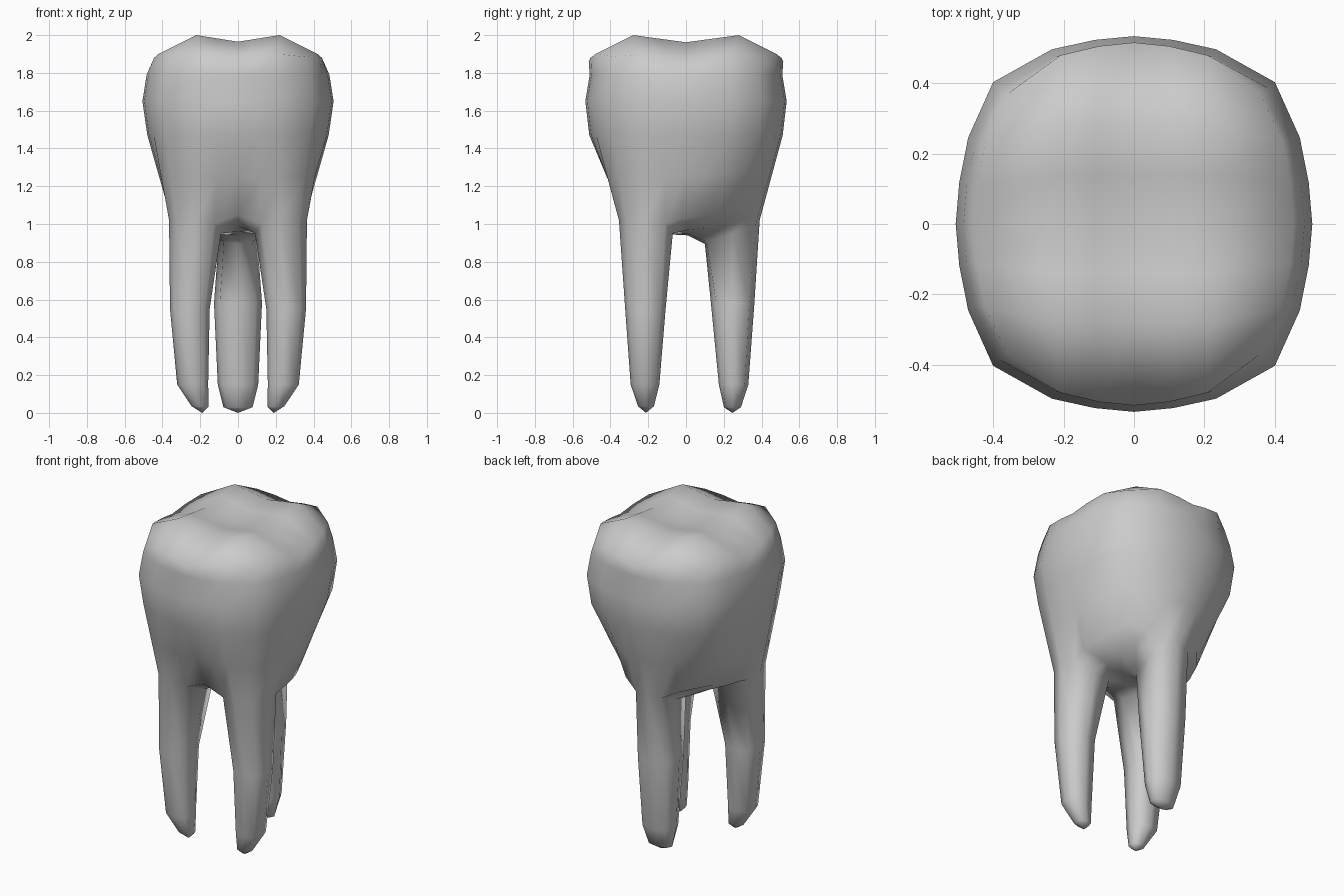
import bpy, bmesh
from mathutils import Vector

if "Cube" in bpy.data.objects:
    bpy.data.objects.remove(bpy.data.objects["Cube"])

bm = bmesh.new()
N = 6
LOOP = ([(i, 0) for i in range(6)] + [(6, j) for j in range(6)] +
        [(i, 6) for i in range(6, 0, -1)] + [(0, j) for j in range(6, 0, -1)])

# Underside: left half of a 7 x 7 grid, rows front to back (mirrored for the right)
UNDER = [
    [(-.325, -.315, 1.02), (-.22, -.355, 1.02), (-.125, -.325, 1.0), (0, -.33, 1.05)],
    [(-.365, -.21, 1.02), None, (-.09, -.21, .95), (0, -.21, .99)],
    [(-.34, -.11, 1.0), (-.22, -.07, .95), (-.11, -.09, .945), (0, -.08, .96)],
    [(-.355, -.02, 1.03), (-.22, .02, .97), (-.1, .01, .95), (0, .01, .94)],
    [(-.34, .08, 1.04), (-.2, .12, .98), (-.075, .11, .905), (0, .1, .895)],
    [(-.31, .18, 1.07), (-.18, .23, 1.02), (-.1, .25, .95), None],
    [(-.26, .27, 1.1), (-.18, .335, 1.05), (-.085, .37, 1.0), (0, .39, 1.02)],
]


def under(i, j):
    p = UNDER[j][min(i, N - i)]
    return Vector((p[0] if i <= 3 else -p[0], p[1], p[2])) if p else None


def section(i, j, a, b, z):
    """Point of a rounded-square crown section with half sizes a, b."""
    along, out = (.79, .46, .22, 0), (.76, .93, .98, 1)
    ki, kj = min(i, N - i), min(j, N - j)
    sx, sy = (-1 if i < 3 else 1), (-1 if j < 3 else 1)
    if ki == 0 and kj == 0:
        x, y = .79, .755
    elif kj == 0:
        x, y = along[ki], out[ki]
    else:
        x, y = out[kj], along[kj]
    return Vector((sx * a * x, sy * b * y, z))


def bridge(r0, r1):
    n = len(r0)
    for k in range(n):
        bm.faces.new((r0[k], r0[(k + 1) % n], r1[(k + 1) % n], r1[k]))


# Underside grid with openings for the roots
low = {(i, j): bm.verts.new(under(i, j)) for i in range(7) for j in range(7) if under(i, j)}
for i in range(N):
    for j in range(N):
        cell = [(i, j), (i, j + 1), (i + 1, j + 1), (i + 1, j)]
        if all(c in low for c in cell):
            bm.faces.new([low[c] for c in cell])

# Crown wall
ring = [low[c] for c in LOOP]
rings = [[under(*c).lerp(section(*c, .48, .512, 1.47), .5) for c in LOOP]]
for a, b, z in ((.48, .512, 1.47), (.506, .533, 1.65), (.484, .51, 1.79)):
    rings.append([section(*c, a, b, z) for c in LOOP])
rim = []
for i, j in LOOP:
    k = max(min(i, N - i), min(j, N - j))
    rim.append(section(i, j, .453, .515 if k else .49, (1.885, 1.9, 1.88, 1.86)[k]))
rings.append(rim)
for pts in rings:
    new = [bm.verts.new(p) for p in pts]
    bridge(ring, new)
    ring = new

# Chewing surface with four cusps and crossing grooves
top = dict(zip(LOOP, ring))
for i in range(1, N):
    for j in range(1, N):
        u, v = (i - 3) / 2, (j - 3) / 2
        z = 2 - .035 * (1 - abs(u)) - .038 * (1 - abs(v))
        top[i, j] = bm.verts.new((.22 * u, .28 * v, z))
for i in range(N):
    for j in range(N):
        bm.faces.new((top[i, j], top[i + 1, j], top[i + 1, j + 1], top[i, j + 1]))

# Roots: two in front, one at the back
DIRS = [(-1, -1), (0, -1), (1, -1), (1, 0), (1, 1), (0, 1), (-1, 1), (-1, 0)]


def root(ci, cj, sections, tip):
    prev = [low[ci + dx, cj + dy] for dx, dy in DIRS]
    for cx, cy, rx, ry, z in sections:
        new = []
        for dx, dy in DIRS:
            f = .76 if dx and dy else 1
            new.append(bm.verts.new((cx + dx * rx * f, cy + dy * ry * f, z)))
        bridge(prev, new)
        prev = new
    t = bm.verts.new(tip)
    for k in range(8):
        bm.faces.new((prev[k], prev[(k + 1) % 8], t))


for ci, s in ((1, 1), (5, -1)):
    root(ci, 1, [(-.255 * s, -.215, .105, .107, .55), (-.24 * s, -.217, .082, .076, .15),
                 (-.2 * s, -.212, .045, .042, .035)], (-.19 * s, -.212, 0))
root(3, 5, [(0, .247, .127, .115, .58), (0, .252, .107, .078, .15),
            (0, .246, .077, .045, .03)], (0, .245, 0))

bmesh.ops.recalc_face_normals(bm, faces=bm.faces)
for f in bm.faces:
    f.smooth = True
mesh = bpy.data.meshes.new("tooth")
bm.to_mesh(mesh)
bm.free()
bpy.context.collection.objects.link(bpy.data.objects.new("tooth", mesh))
